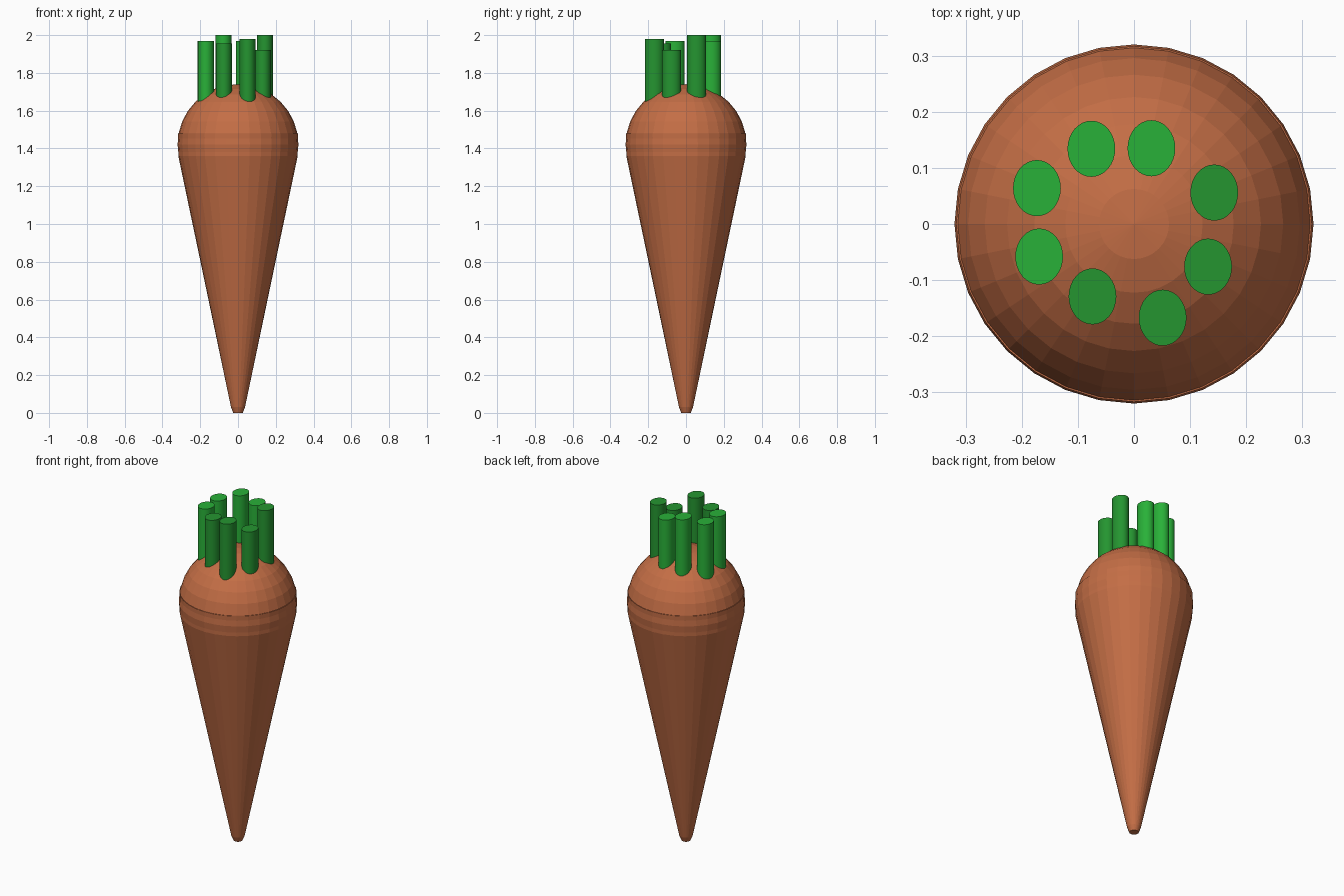
import bpy, bmesh, math

if "Cube" in bpy.data.objects:
    bpy.data.objects.remove(bpy.data.objects["Cube"])

SIDES = 32


def material(name, color):
    m = bpy.data.materials.new(name)
    m.diffuse_color = (*color, 1)
    m.use_nodes = True
    m.node_tree.nodes["Principled BSDF"].inputs["Base Color"].default_value = m.diffuse_color
    return m


orange = material("root_orange", (0.55, 0.155, 0.06))
light_green = material("light_green", (0.022, 0.44, 0.04))
dark_green = material("dark_green", (0.018, 0.30, 0.03))


def lathe(name, profile, mat):
    """Closed flat-faced solid from (radius, z) rings, capped at both ends."""
    bm = bmesh.new()
    rings = []
    for r, z in profile:
        rings.append([bm.verts.new((r * math.cos(i * math.tau / SIDES),
                                    r * math.sin(i * math.tau / SIDES), z))
                      for i in range(SIDES)])
    for a, b in zip(rings, rings[1:]):
        for i in range(SIDES):
            j = (i + 1) % SIDES
            bm.faces.new((a[i], a[j], b[j], b[i]))
    bm.faces.new(rings[0][::-1])
    bm.faces.new(rings[-1])
    me = bpy.data.meshes.new(name)
    bm.to_mesh(me)
    bm.free()
    me.materials.append(mat)
    ob = bpy.data.objects.new(name, me)
    bpy.context.collection.objects.link(ob)
    return ob


# Tapered root with a blunt tip and a short straight shoulder
lathe("root", [(0.025, 0), (0.037, 0.03), (0.316, 1.36), (0.317, 1.48)], orange)

# Rounded crown
bpy.ops.mesh.primitive_uv_sphere_add(segments=SIDES, ring_count=16,
                                     radius=0.32, location=(0, 0, 1.42))
crown = bpy.context.object
crown.name = "crown"
crown.data.materials.append(orange)

# Ring of cut stems: x, y, top height, material
stems = [
    (-0.076, 0.134, 2.00, light_green),
    (0.031, 0.135, 1.97, light_green),
    (0.143, 0.056, 2.00, dark_green),
    (0.132, -0.076, 1.92, dark_green),
    (0.051, -0.167, 1.98, dark_green),
    (-0.074, -0.129, 1.955, dark_green),
    (-0.169, -0.058, 1.97, light_green),
    (-0.173, 0.064, 1.97, light_green),
]
for n, (x, y, top, mat) in enumerate(stems, 1):
    base = 1.58
    bpy.ops.mesh.primitive_cylinder_add(vertices=SIDES, radius=1, depth=top - base,
                                        location=(x, y, (top + base) / 2))
    stem = bpy.context.object
    stem.name = f"stem_{n}"
    stem.scale = (0.0425, 0.05, 1)
    stem.data.materials.append(mat)
    bpy.ops.object.transform_apply(location=False, rotation=False, scale=True)
    bpy.ops.object.shade_smooth_by_angle(angle=math.radians(30))
